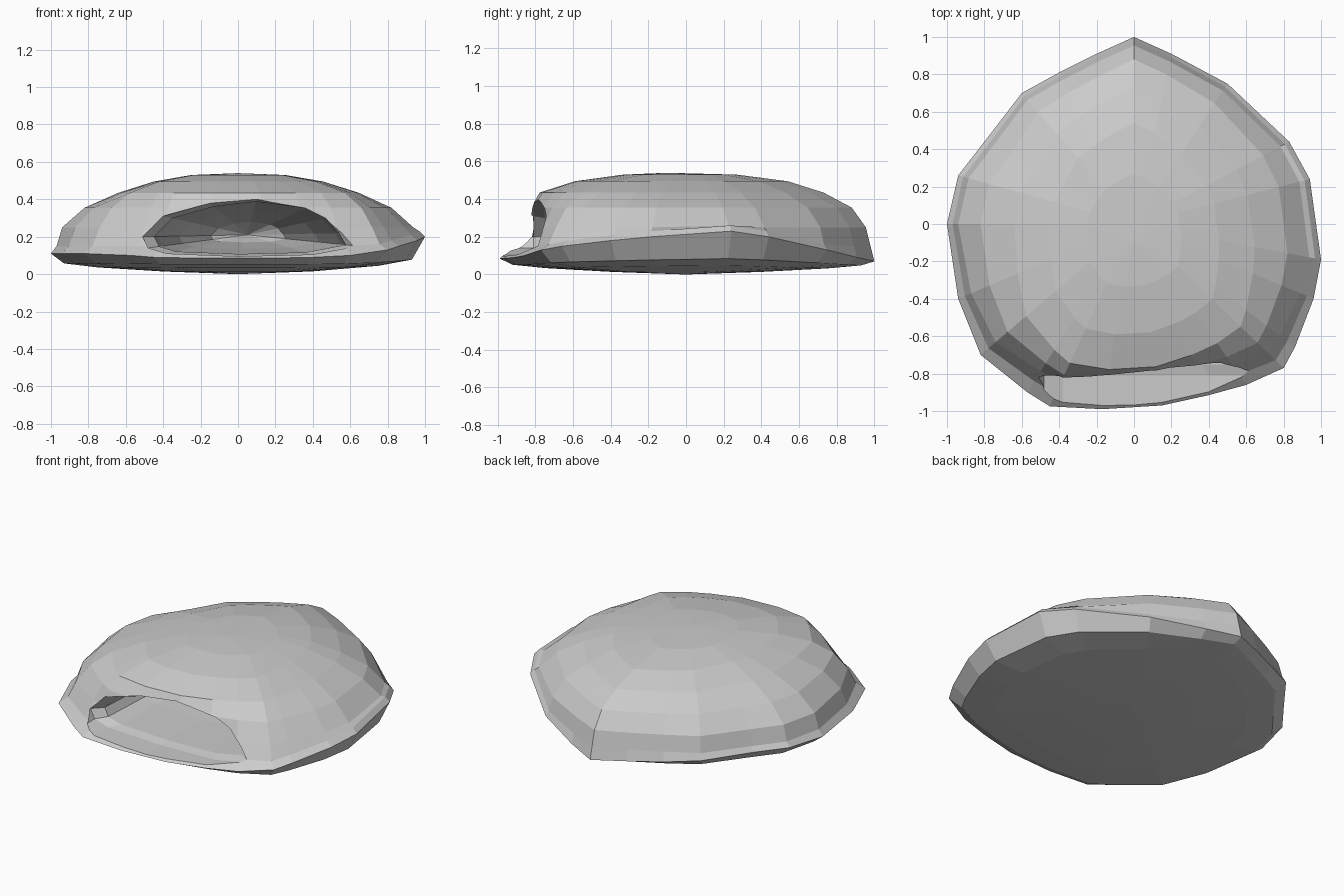
import bpy, bmesh, math

if "Cube" in bpy.data.objects:
    bpy.data.objects.remove(bpy.data.objects["Cube"])

# Rim outline: x, y, z, running anticlockwise from the back tip
RIM = [(0, 1, .07), (-.2, .91, .08), (-.4, .81, .09), (-.6, .7, .11), (-.8, .44, .12),
       (-.94, .26, .12), (-1, 0, .11), (-.94, -.4, .11), (-.82, -.7, .11),
       (-.57, -.9, .1), (-.45, -.975, .09), (-.17, -.99, .085), (.15, -.97, .085),
       (.4, -.915, .09), (.6, -.86, .1), (.8, -.77, .13), (.86, -.66, .15),
       (.96, -.4, .18), (1, -.19, .2), (.94, .24, .23), (.83, .44, .2),
       (.5, .75, .13), (.2, .91, .09)]

# Dome rings: side scale, back scale, front scale, height
DOME = [(.97, .98, .92, .15), (.94, .955, .85, .25), (.82, .88, .83, .355),
        (.64, .73, .79, .435), (.45, .54, .6, .495), (.25, .27, .34, .53)]

# Belly rings: scale, height
BELLY = [(.93, .055), (.75, .035), (.4, .014)]


def loft(name, rings, start, end):
    """Skin closed rings and close both ends with a point."""
    bm = bmesh.new()
    rows = [[bm.verts.new(p) for p in r] for r in rings]
    n = len(rows[0])
    for a, b in zip(rows, rows[1:]):
        for i in range(n):
            j = (i + 1) % n
            bm.faces.new((a[i], a[j], b[j], b[i]))
    for row, tip in ((rows[0], start), (rows[-1], end)):
        v = bm.verts.new(tip)
        for i in range(n):
            bm.faces.new((row[i], row[(i + 1) % n], v))
    bmesh.ops.recalc_face_normals(bm, faces=bm.faces)
    me = bpy.data.meshes.new(name)
    bm.to_mesh(me)
    bm.free()
    ob = bpy.data.objects.new(name, me)
    bpy.context.collection.objects.link(ob)
    return ob


def dome_ring(side, back, front, z):
    ring = []
    for x, y, rz in RIM:
        d = y / math.hypot(x, y)
        w = d * d
        s = side * (1 - w) + (back if d > 0 else front) * w
        ring.append((x * s, y * s, max(z, rz + .03)))
    return ring


# Shell: belly, rim and dome
rings = [[(x * s, y * s, z + .3 * (rz - .1) * s ** 4) for x, y, rz in RIM]
         for s, z in reversed(BELLY)]
rings.append(RIM)
rings += [dome_ring(*r) for r in DOME]
shell = loft("shell", rings, (0, 0, 0), (0, -.1, .54))

# Opening: tapering pocket cut into the front
MOUTH = [(-.51, .2), (-.4, .31), (-.15, .38), (.1, .41), (.4, .37), (.52, .31),
         (.6, .22), (.64, .15), (.4, .105), (0, .095), (-.38, .11), (-.48, .14)]
CX, CZ = .05, .21
DEPTH = [(-1.2, 1), (-.81, 1), (-.75, .89), (-.4, .85), (.1, .65), (.5, .35)]
pocket = loft("pocket_cutter",
              [[(CX + (x - CX) * s, y, CZ + (z - CZ) * s) for x, z in MOUTH] for y, s in DEPTH],
              (CX, -1.2, CZ), (CX, .6, CZ))
pocket.hide_render = True

mod = shell.modifiers.new("opening", 'BOOLEAN')
mod.operation = 'DIFFERENCE'
mod.solver = 'EXACT'
mod.object = pocket
bpy.context.view_layer.objects.active = shell
bpy.ops.object.modifier_apply(modifier=mod.name)
bpy.data.objects.remove(pocket)
